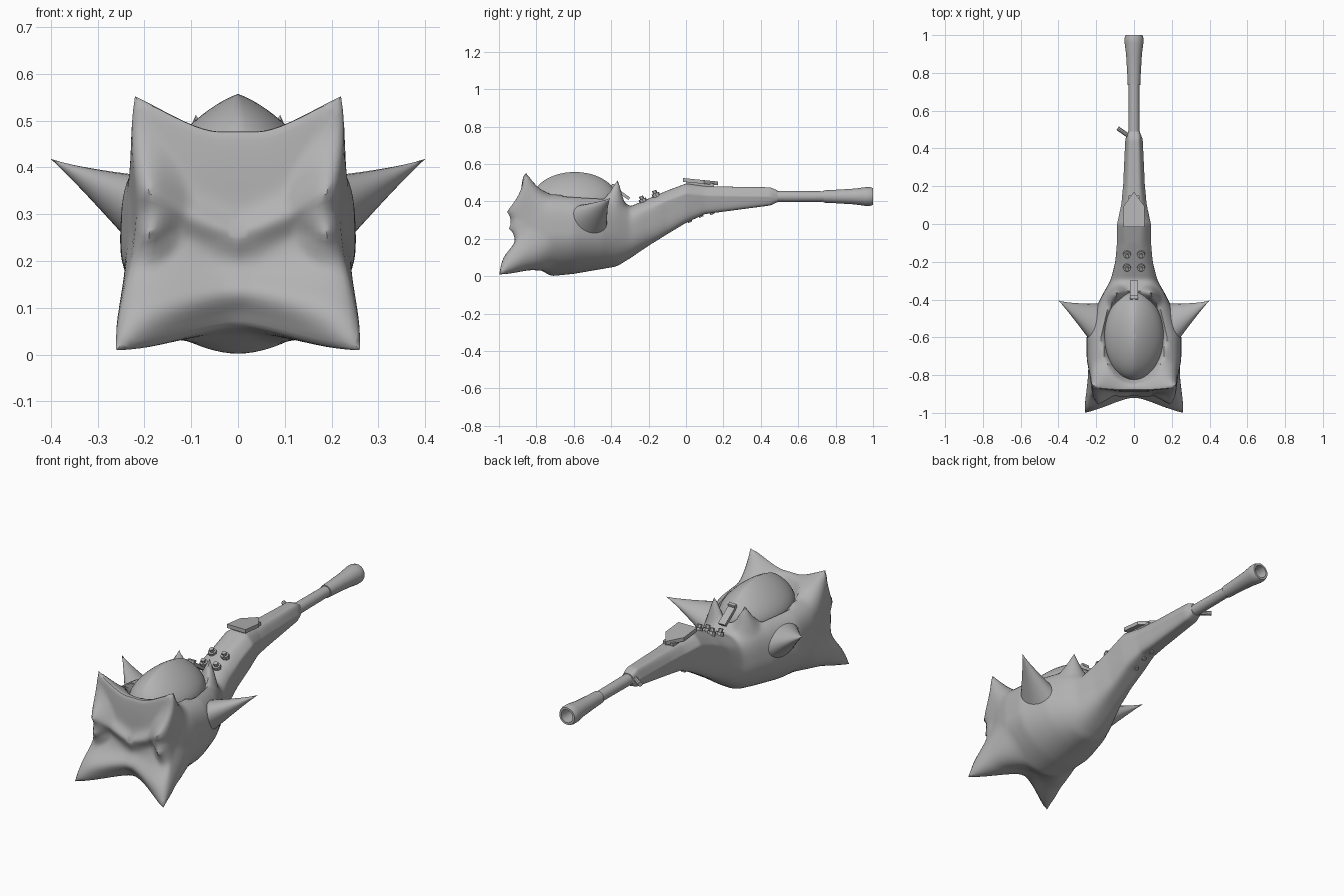
import bpy, bmesh, math
from mathutils import Vector, Matrix

if "Cube" in bpy.data.objects:
    bpy.data.objects.remove(bpy.data.objects["Cube"])

grey = bpy.data.materials.new("hull_grey")
grey.diffuse_color = (0.45, 0.45, 0.45, 1)
grey.use_nodes = True
grey.node_tree.nodes["Principled BSDF"].inputs["Base Color"].default_value = grey.diffuse_color


def finish(bm, name, angle=35):
    bmesh.ops.recalc_face_normals(bm, faces=bm.faces[:])
    me = bpy.data.meshes.new(name)
    bm.to_mesh(me)
    bm.free()
    ob = bpy.data.objects.new(name, me)
    bpy.context.collection.objects.link(ob)
    me.materials.append(grey)
    bpy.ops.object.select_all(action='DESELECT')
    ob.select_set(True)
    bpy.context.view_layer.objects.active = ob
    bpy.ops.object.shade_smooth_by_angle(angle=math.radians(angle))
    return ob


def bridge(bm, a, b):
    n = len(a)
    for i in range(n):
        bm.faces.new((a[i], a[(i + 1) % n], b[(i + 1) % n], b[i]))


def box(name, loc, size, tilt=0):
    bm = bmesh.new()
    m = (Matrix.Translation(loc) @ Matrix.Rotation(tilt, 4, 'X')
         @ Matrix.Diagonal((*size, 1)))
    bmesh.ops.create_cube(bm, size=1, matrix=m)
    return finish(bm, name)


def rod(bm, loc, rot, r, depth, seg=8):
    bmesh.ops.create_cone(bm, cap_ends=True, segments=seg, radius1=r, radius2=r, depth=depth,
                          matrix=Matrix.Translation(loc) @ rot)


# Hull stations: y, half width, bottom, top, upper squareness, lower squareness
STATIONS = [
    (-.88, .215, .060, .480, 5, 5), (-.80, .235, .045, .460, 4.5, 3),
    (-.72, .250, .000, .448, 4, 1.8), (-.60, .252, .012, .442, 3.5, 1.8),
    (-.45, .205, .038, .434, 3.2, 1.9), (-.37, .165, .052, .430, 3, 2),
    (-.30, .125, .095, .372, 3, 2.4), (-.20, .102, .163, .415, 3.5, 3),
    (-.10, .092, .225, .458, 4.5, 4), (.00, .090, .285, .495, 6, 4.5),
    (.10, .068, .332, .482, 6, 5), (.20, .058, .345, .479, 6, 5),
    (.45, .046, .378, .475, 6, 5), (.49, .030, .396, .458, 3, 3)]
N = 96


def station(y):
    for a, b in zip(STATIONS, STATIONS[1:]):
        if y <= b[0] + 1e-6:
            t = (y - a[0]) / (b[0] - a[0])
            return [p + (q - p) * t for p, q in zip(a, b)]
    return list(STATIONS[-1])


def section(y, s=1.0):
    _, w, zb, zt, n_up, n_low = station(y)
    neck = min(1, max(0, (y + .3) / .2)) * min(1, max(0, (.49 - y) / .04))
    edge = zt - .05
    pts = []
    for i in range(N):
        a = 2 * math.pi * i / N
        c, d = math.cos(a), math.sin(a)
        n = n_up if d > 0 else n_low
        r = s * (abs(c) ** n + abs(d) ** n) ** (-1 / n)
        x, z = w * r * c, (zb + zt) / 2 + (zt - zb) / 2 * r * d
        # chamfered shoulders along the neck
        u = .35 * (z - edge) / .05 if z > edge else .25 * (edge - z) / (edge - zb)
        pts.append(Vector((x * (1 - neck * u), y, z)))
    return pts


# Hull: front face rings, then the loft back to the neck
bm = bmesh.new()
rings = []
for k in range(1, 19):
    s = k / 18
    pts = section(-.88, s)
    for p in pts:
        lip = .04 * math.exp(-((p.z - .13) / .04) ** 2)
        brow = .025 * math.exp(-((p.z - .25 - .45 * abs(p.x)) / .035) ** 2)
        p.y += -(lip + brow) * (1 - .6 * s ** 6) - .008 * (1 - s ** 4)
    rings.append([bm.verts.new(p) for p in pts])
COUNT = 120
for k in range(1, COUNT + 1):
    rings.append([bm.verts.new(p) for p in section(-.88 + 1.37 * k / COUNT)])
for a, b in zip(rings, rings[1:]):
    bridge(bm, a, b)
bm.faces.new(rings[0])
bm.faces.new(rings[-1])
soft = [v for v in bm.verts if v.co.y < -.15]
for _ in range(3):
    bmesh.ops.smooth_vert(bm, verts=soft, factor=.5, use_axis_x=True, use_axis_y=True, use_axis_z=True)

# Spikes drawn out of the hull: anchor, tip, reach, sharpness
SPIKES = [
    ((.205, -.87, .460), (.220, -.855, .552), .15, 1.8),
    ((.200, -.88, .075), (.260, -.998, .010), .18, 1.5),
    ((.185, -.90, .335), (.188, -.957, .338), .09, 1.2),
    ((.185, -.89, .255), (.190, -.940, .255), .06, 1.2),
    ((.090, -.38, .420), (.090, -.365, .512), .07, 1.3)]
base = {v: v.co.copy() for v in bm.verts}
for anchor, tip, reach, power in SPIKES:
    for side in (1, -1):
        a = Vector((anchor[0] * side, *anchor[1:]))
        t = Vector((tip[0] * side, *tip[1:]))
        centre = min(base.values(), key=lambda p: (p - a).length)
        pull = t - centre
        for v, p in base.items():
            d = (p - centre).length / reach
            if d < 1:
                v.co += pull * (1 - d) ** power
# Canopy well
for v, p in base.items():
    e = (p.x / .165) ** 2 + ((p.y + .6) / .25) ** 2
    if e < 1 and p.z > .3:
        v.co.z -= .05 * min(1, (1 - e) * 4)
finish(bm, "spiked_hull", 50)

# Swept side spikes
for side, name in ((1, "right_side_spike"), (-1, "left_side_spike")):
    bm = bmesh.new()
    root, tip = Vector((.13, -.59, .25)), Vector((.4, -.405, .418))
    prev = None
    for k in range(12):
        t = k / 12
        c = root.lerp(tip, t)
        f = (1 - t) ** 1.15
        ring = []
        for i in range(24):
            a = 2 * math.pi * i / 24
            ring.append(bm.verts.new((side * c.x, c.y + .17 * f * math.cos(a),
                                      c.z + .125 * f * math.sin(a))))
        if prev:
            bridge(bm, prev, ring)
        else:
            bm.faces.new(ring)
        prev = ring
    end = bm.verts.new((side * tip.x, tip.y, tip.z))
    for i in range(24):
        bm.faces.new((prev[i], prev[(i + 1) % 24], end))
    finish(bm, name, 50)

# Canopy with a centre ridge
bm = bmesh.new()
prev = None
for k in range(17):
    t = math.pi / 2 * k / 16
    r, h = math.cos(t), math.sin(t)
    if k == 16:
        top = bm.verts.new((0, -.595, .557))
        for i in range(48):
            bm.faces.new((prev[i], prev[(i + 1) % 48], top))
        break
    ring = []
    for i in range(48):
        a = 2 * math.pi * i / 48
        x, y = r * math.cos(a), r * math.sin(a)
        z = .395 + .162 * h * (1 - .35 * abs(x))
        ring.append(bm.verts.new((.157 * x, -.595 + .235 * y, z)))
    if prev:
        bridge(bm, prev, ring)
    prev = ring
finish(bm, "canopy", 50)

# Barrel: turned profile with an open bore
bm = bmesh.new()
PROFILE = [(.44, .030), (.735, .028), (.735, .033), (.80, .036), (.90, .042), (.96, .050),
           (.985, .050), (1.0, .045), (1.0, .034), (.90, .030)]
prev = None
for y, r in PROFILE:
    ring = [bm.verts.new((r * math.cos(i * math.pi / 12), y, .426 + r * math.sin(i * math.pi / 12)))
            for i in range(24)]
    if prev:
        bridge(bm, prev, ring)
    prev = ring
bm.faces.new(prev)
finish(bm, "barrel")

# Arrow-shaped plate on the neck
bm = bmesh.new()
outline = [(-.055, -.015), (.055, -.015), (.055, .095), (0, .17), (-.055, .095)]
low, high = [[bm.verts.new((x, y, z - .1 * y)) for x, y in outline] for z in (.503, .523)]
bridge(bm, low, high)
bm.faces.new(low)
bm.faces.new(high)
finish(bm, "neck_plate")
box("plate_mount", (0, .075, .488), (.06, .15, .03), -.1)

# Canopy latch
box("latch_arm", (0, -.35, .447), (.04, .115, .016), -.62)
box("latch_tip", (0, -.392, .468), (.04, .018, .05), -.2)

# Bolts on the neck slope and small studs beneath
bm = bmesh.new()
slope = Matrix.Rotation(.39, 4, 'X')
for x in (-.037, .037):
    for y in (-.16, -.23):
        z = .415 + (y + .2) * .43
        rod(bm, (x, y, z), slope, .021, .024, 8)
        rod(bm, (x, y - .006, z + .014), slope, .012, .026, 6)
for y in (.02, .08, .14):
    rod(bm, (0, y, station(y)[2]), slope, .012, .014, 8)
finish(bm, "bolts")

# Side peg
bm = bmesh.new()
direction = Vector((-.05, .035, 0))
rod(bm, (-.058, .487, .43), direction.to_track_quat('Z', 'Y').to_matrix().to_4x4(), .012, .07, 10)
finish(bm, "side_peg")
